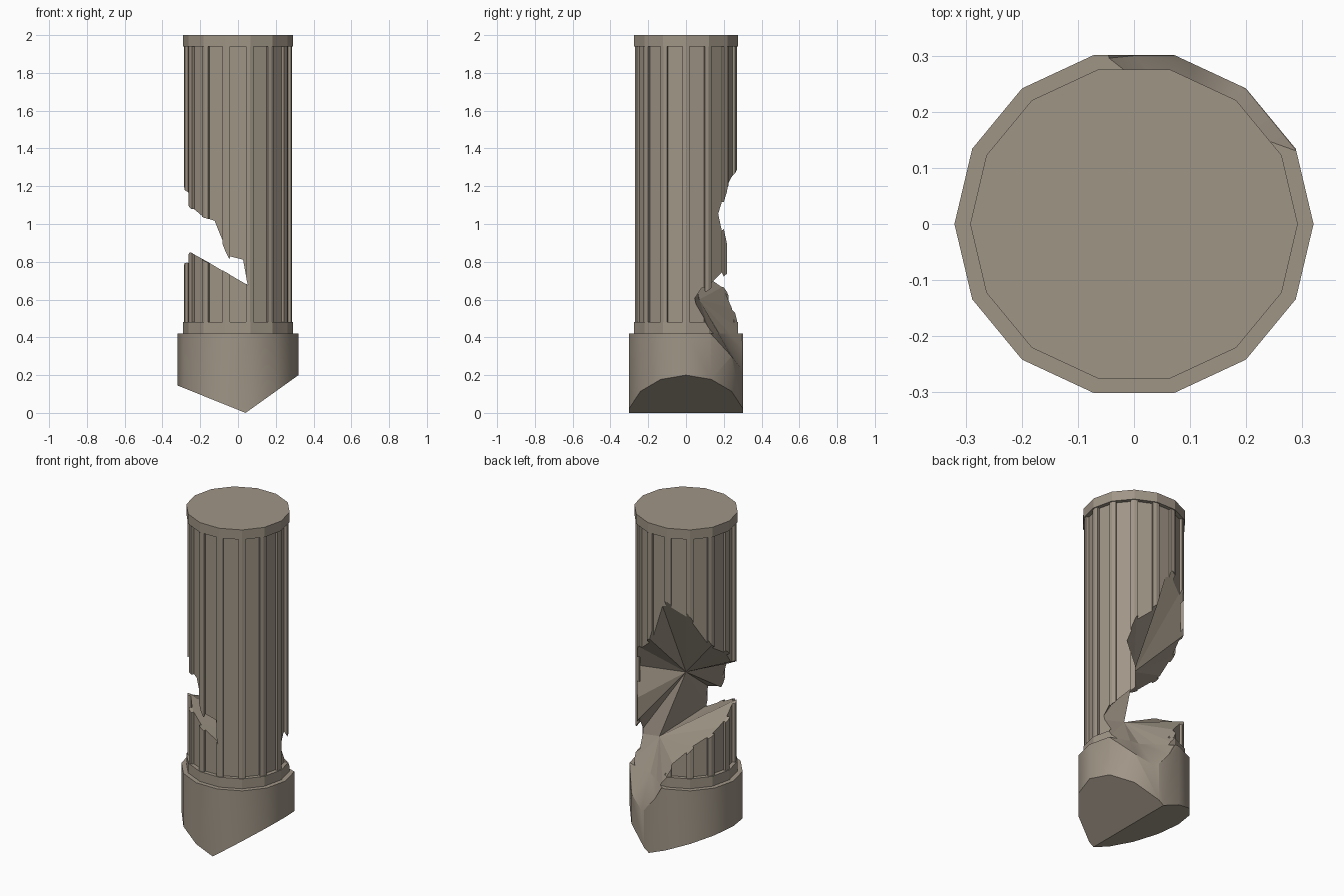
import bpy, bmesh, math
from mathutils import Vector

if "Cube" in bpy.data.objects:
    bpy.data.objects.remove(bpy.data.objects["Cube"])

N = 14            # sides of the column
YS = 0.966        # slight flattening front to back

stone = bpy.data.materials.new("warm_grey_stone")
stone.diffuse_color = (0.35, 0.30, 0.24, 1)
stone.use_nodes = True
stone.node_tree.nodes["Principled BSDF"].inputs["Base Color"].default_value = stone.diffuse_color


def link(name, bm):
    bmesh.ops.recalc_face_normals(bm, faces=bm.faces[:])
    me = bpy.data.meshes.new(name)
    bm.to_mesh(me)
    bm.free()
    ob = bpy.data.objects.new(name, me)
    bpy.context.collection.objects.link(ob)
    me.materials.append(stone)
    return ob


def prism(pts, z0, z1):
    bm = bmesh.new()
    lo = [bm.verts.new((x, y * YS, z0)) for x, y in pts]
    hi = [bm.verts.new((x, y * YS, z1)) for x, y in pts]
    bm.faces.new(lo[::-1])
    bm.faces.new(hi)
    for i in range(len(pts)):
        j = (i + 1) % len(pts)
        bm.faces.new((lo[i], lo[j], hi[j], hi[i]))
    return bm


def ngon(r):
    return [(r * math.cos(i * math.tau / N), r * math.sin(i * math.tau / N)) for i in range(N)]


def fluted(r, margin, depth):
    # polygon with a flat recessed flute in the middle of each side
    ring = [Vector(p) for p in ngon(r)]
    out = []
    for i in range(N):
        a, b = ring[i], ring[(i + 1) % N]
        t = (b - a).normalized()
        n = -(a + b).normalized() * depth
        p, q = a + t * margin, b - t * margin
        out += [a, p, p + n, q + n, q]
    return out


# base drum, its underside broken to a ridge by two slanting planes
bm = prism(ngon(0.32), -0.1, 0.42)
for co, no in (((0.04, 0, 0), (-0.145, 0, -0.36)), ((0.04, 0, 0), (0.20, 0, -0.28))):
    res = bmesh.ops.bisect_plane(bm, geom=bm.verts[:] + bm.edges[:] + bm.faces[:],
                                 plane_co=co, plane_no=no, clear_outer=True)
    cut = [e for e in res["geom_cut"] if isinstance(e, bmesh.types.BMEdge)]
    bmesh.ops.edgeloop_fill(bm, edges=cut)
base = link("base_drum", bm)

# rings and fluted shaft
lower = link("lower_ring", prism(ngon(0.292), 0.42, 0.48))
shaft = link("fluted_shaft", prism(fluted(0.286, 0.021, 0.018), 0.48, 1.94))
link("top_ring", prism(ngon(0.292), 1.94, 2.0))

# fracture: rim of the missing chunk, upper edge then lower edge
upper = [(.05, -.28, .68), (.03, -.28, .79), (-.05, -.28, .81), (-.14, -.25, 1.02),
         (-.20, -.20, 1.04), (-.27, -.08, 1.11), (-.285, 0, 1.20), (-.26, .12, 1.28),
         (-.16, .23, 1.50), (-.02, .28, 1.56), (.06, .28, 1.30), (.17, .225, 1.20),
         (.215, .19, 1.06), (.175, .22, .88), (.175, .22, .74), (.21, .19, .70),
         (.27, .09, .63), (.28, .05, .57)]
lower_edge = [(.29, .13, .42), (.20, .24, .30), (.10, .30, .22), (0, .30, .34),
              (-.05, .295, .43), (-.10, .26, .55), (-.20, .20, .67), (-.28, .05, .76),
              (-.25, -.12, .85), (-.10, -.26, .765)]
bm = bmesh.new()
rim = [bm.verts.new(p) for p in upper + lower_edge]
far = [bm.verts.new((p[0] * 3, p[1] * 3, p[2])) for p in upper + lower_edge]
hub = bm.verts.new((0, 0, 1.0))
trough = bm.verts.new((.13, .07, .60))
apex = bm.verts.new((-1.2, .9, .85))
k = len(upper) - 1
for i in range(len(rim)):
    j = (i + 1) % len(rim)
    bm.faces.new((rim[i], rim[j], hub if i < k else trough))
    bm.faces.new((rim[i], far[i], far[j]))
    bm.faces.new((rim[i], far[j], rim[j]))
    bm.faces.new((far[i], apex, far[j]))
bm.faces.new((hub, rim[0], trough))
bm.faces.new((hub, trough, rim[k]))
cutter = link("fracture_cutter", bm)
cutter.hide_render = True

for ob in (base, lower, shaft):
    bpy.context.view_layer.objects.active = ob
    m = ob.modifiers.new("fracture", 'BOOLEAN')
    m.operation = 'DIFFERENCE'
    m.solver = 'EXACT'
    m.object = cutter
    bpy.ops.object.modifier_apply(modifier=m.name)
bpy.data.objects.remove(cutter)

# rounded shading on the base drum only
bpy.ops.object.select_all(action='DESELECT')
base.select_set(True)
bpy.context.view_layer.objects.active = base
bpy.ops.object.shade_smooth_by_angle(angle=math.radians(28))
